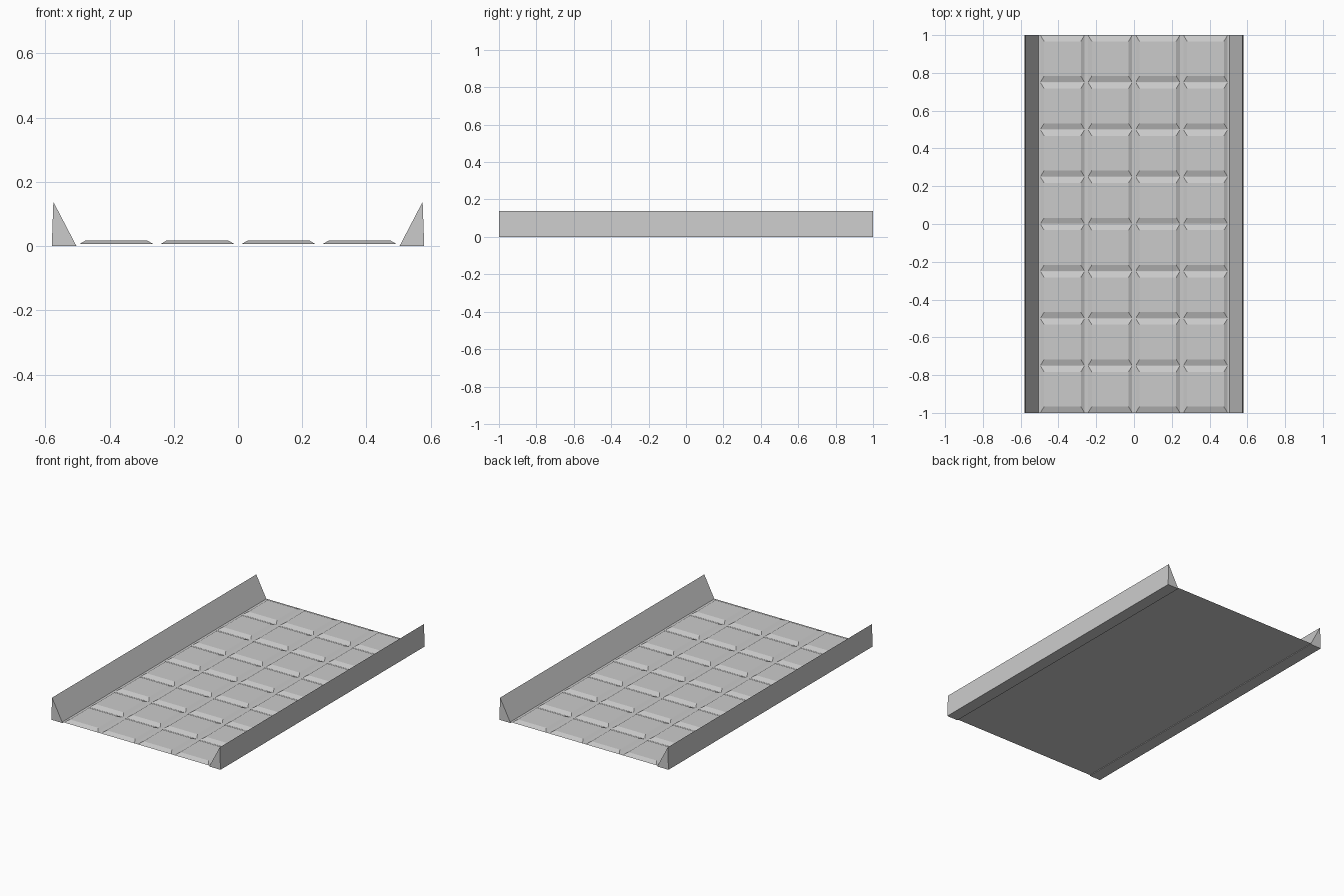
import bpy

if "Cube" in bpy.data.objects:
    bpy.data.objects.remove(bpy.data.objects["Cube"])


def make(name, verts, faces):
    mesh = bpy.data.meshes.new(name)
    mesh.from_pydata(verts, [], faces)
    mesh.update()
    obj = bpy.data.objects.new(name, mesh)
    bpy.context.collection.objects.link(obj)
    return obj


FLOOR, TOP = 0.006, 0.017

# Flat floor sheet
make("floor_sheet",
     [(-0.505, -1, FLOOR), (0.505, -1, FLOOR), (0.505, 1, FLOOR), (-0.505, 1, FLOOR)],
     [(0, 1, 2, 3)])

# Raised tread pads: 4 x 8 chamfered panels resting on the sheet
verts, faces = [], []
for i in range(4):
    for j in range(8):
        cx, cy = (i - 1.5) * 0.2525, (j - 3.5) * 0.25
        b = len(verts)
        for hx, hy, z in ((0.116, 0.123, FLOOR), (0.097, 0.092, TOP)):
            verts += [(cx + sx * hx, cy + sy * hy, z)
                      for sx, sy in ((-1, -1), (1, -1), (1, 1), (-1, 1))]
        faces.append((b + 4, b + 5, b + 6, b + 7))
        for k in range(4):
            n = (k + 1) % 4
            faces.append((b + k, b + n, b + 4 + n, b + 4 + k))
make("tread_pads", verts, faces)

# Triangular side rails, the left one mirrored to the right
profile = [(-0.58, 0), (-0.503, 0), (-0.575, 0.138)]
rails = make("side_rails",
             [(x, y, z) for y in (-1, 1) for x, z in profile],
             [(0, 1, 2), (5, 4, 3), (0, 3, 4, 1), (1, 4, 5, 2), (2, 5, 3, 0)])
mirror = rails.modifiers.new("mirror", "MIRROR")
mirror.use_axis = (True, False, False)
